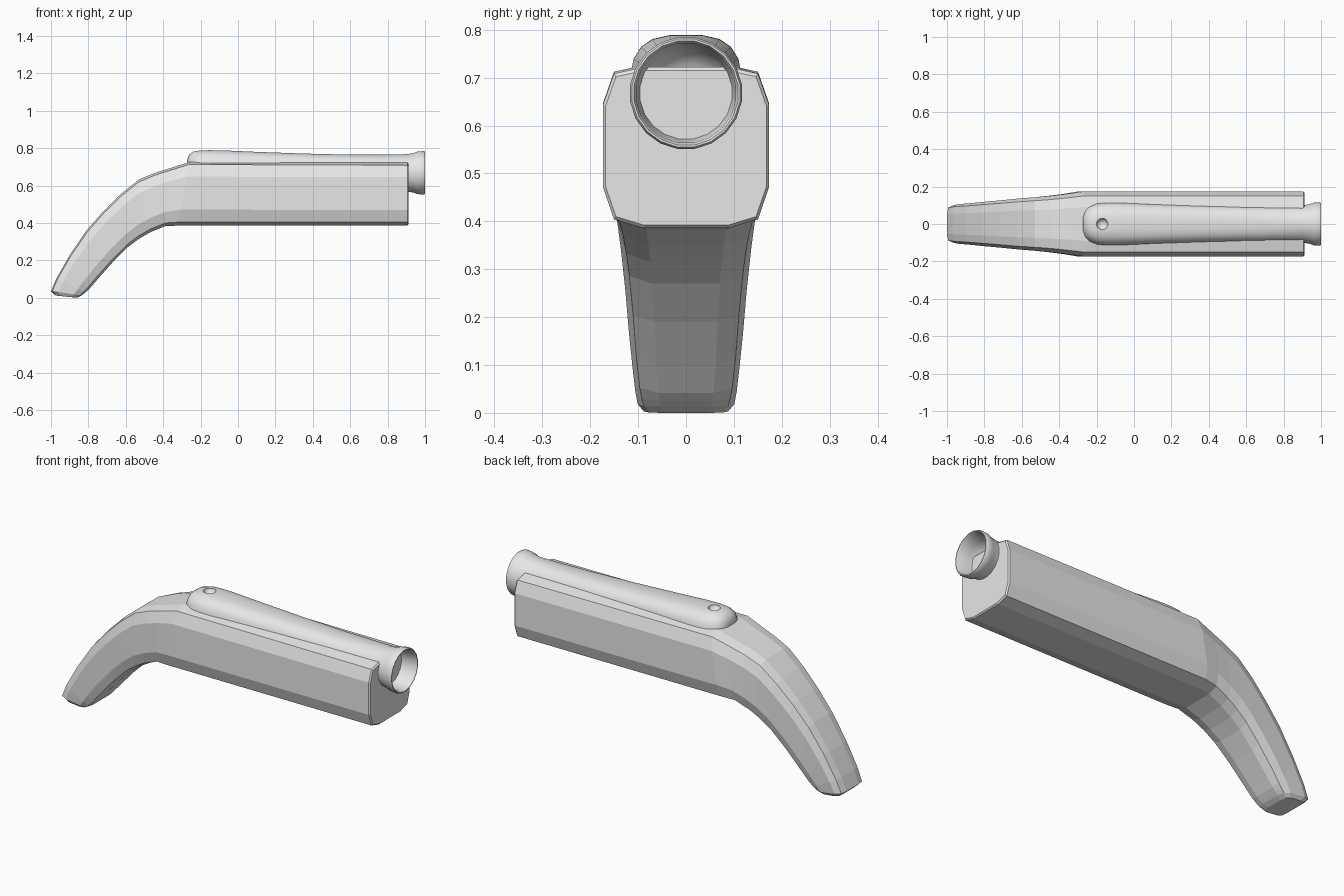
import bpy
import bmesh
import math
from mathutils import Vector

cube = bpy.data.objects.get("Cube")
if cube:
    bpy.data.objects.remove(cube, do_unlink=True)

grey = bpy.data.materials.new("plain_grey")
grey.use_nodes = True
colour = (0.8, 0.8, 0.8, 1)
grey.diffuse_color = colour
grey.node_tree.nodes["Principled BSDF"].inputs["Base Color"].default_value = colour


def loft(name, rings):
    """Skin a list of equal-length closed rings and cap both ends."""
    bm = bmesh.new()
    loops = [[bm.verts.new(p) for p in ring] for ring in rings]
    for a, b in zip(loops, loops[1:]):
        for i in range(len(a)):
            j = (i + 1) % len(a)
            bm.faces.new((a[i], a[j], b[j], b[i]))
    bm.faces.new(loops[0])
    bm.faces.new(loops[-1])
    bmesh.ops.recalc_face_normals(bm, faces=bm.faces)
    mesh = bpy.data.meshes.new(name)
    bm.to_mesh(mesh)
    bm.free()
    mesh.materials.append(grey)
    obj = bpy.data.objects.new(name, mesh)
    bpy.context.collection.objects.link(obj)
    return obj


# Stock: one chamfered section swept from the forend down the curved grip
half = [(0.52, 0), (0.87, 0.055), (1, 0.25), (1, 0.77), (0.87, 0.96), (0.52, 1)]
section = half + [(-w, t) for w, t in reversed(half)]


def stock_ring(top_x, top_z, low_x, low_z, width):
    top, low = Vector((top_x, 0, top_z)), Vector((low_x, 0, low_z))
    return [low.lerp(top, t) + Vector((0, w * width, 0)) for w, t in section]


# Each station: top x, top z, bottom x, bottom z, half width
stations = [
    (0.912, 0.715, 0.912, 0.392, 0.168),
    (0.905, 0.722, 0.905, 0.386, 0.173),
    (-0.26, 0.726, -0.32, 0.386, 0.173),
    (-0.36, 0.694, -0.39, 0.383, 0.160),
    (-0.444, 0.668, -0.47, 0.350, 0.150),
    (-0.53, 0.632, -0.53, 0.315, 0.143),
    (-0.626, 0.555, -0.59, 0.270, 0.136),
    (-0.72, 0.463, -0.67, 0.190, 0.127),
    (-0.81, 0.360, -0.75, 0.100, 0.119),
    (-0.90, 0.228, -0.80, 0.042, 0.111),
    (-0.97, 0.105, -0.82, 0.025, 0.106),
    (-1.0, 0.035, -0.835, 0.013, 0.101),
    (-0.975, 0.012, -0.86, 0.0, 0.088),
]
stock = loft("stock", [stock_ring(*s) for s in stations])

# Barrel: squarish breech that becomes a round, flared, hollow muzzle
AXIS_Z = 0.668
SIDES = 20


def barrel_ring(x, ry, rz, power):
    ring = []
    for i in range(SIDES):
        a = 2 * math.pi * (i + 0.5) / SIDES
        c, s = math.cos(a), math.sin(a)
        y = math.copysign(abs(c) ** (2 / power), c) * ry
        z = math.copysign(abs(s) ** (2 / power), s) * rz
        ring.append((x, y, AXIS_Z + z))
    return ring


# Each station: x, half width, half height, squareness
breech = [
    (-0.272, 0.05, 0.07, 2.4), (-0.262, 0.075, 0.098, 2.6),
    (-0.24, 0.097, 0.114, 2.8), (-0.2, 0.113, 0.121, 3),
    (-0.15, 0.118, 0.122, 3), (-0.08, 0.118, 0.121, 3),
    (0.1, 0.11, 0.113, 3), (0.35, 0.103, 0.104, 2.8),
    (0.6, 0.098, 0.098, 2.6), (0.8, 0.098, 0.098, 2.3),
]
muzzle = [
    (0.9, 0.101), (0.94, 0.107), (0.96, 0.115), (0.992, 0.118), (1.0, 0.114),
    (1.0, 0.11), (0.99, 0.105), (0.93, 0.1), (0.87, 0.09), (0.84, 0.06), (0.83, 0.02),
]
rings = [barrel_ring(*b) for b in breech] + [barrel_ring(x, r, r, 2) for x, r in muzzle]
barrel = loft("barrel", rings)

# Touch hole: small rounded pit in the top of the breech
bpy.ops.mesh.primitive_uv_sphere_add(segments=16, ring_count=10, radius=0.032,
                                     location=(-0.17, 0, 0.795))
cutter = bpy.context.object
cutter.name = "touch_hole_cutter"
cutter.hide_render = True
cutter.data.materials.append(grey)
cut = barrel.modifiers.new("touch_hole", "BOOLEAN")
cut.operation = "DIFFERENCE"
cut.solver = "EXACT"
cut.object = cutter

bpy.ops.object.select_all(action="DESELECT")
barrel.select_set(True)
bpy.context.view_layer.objects.active = barrel
bpy.ops.object.modifier_apply(modifier=cut.name)
bpy.data.objects.remove(cutter, do_unlink=True)
bpy.ops.object.shade_smooth_by_angle(angle=math.radians(50))
